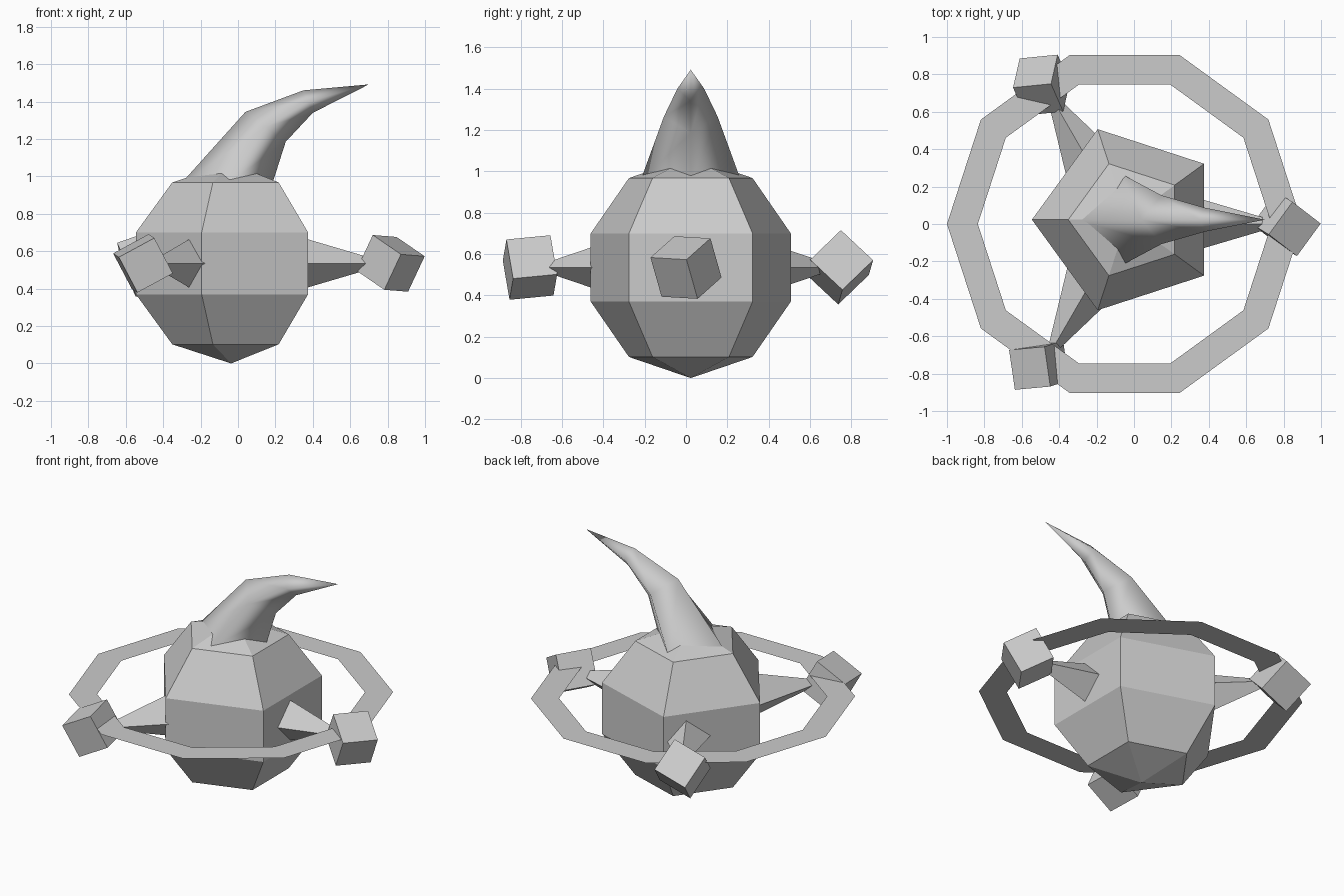
import bpy, bmesh
from math import cos, sin, pi, radians
from mathutils import Vector, Matrix

if "Cube" in bpy.data.objects:
    bpy.data.objects.remove(bpy.data.objects["Cube"])

MID = 0.535                      # height of body centre, spikes and cubes
HUB = Vector((-0.05, 0, MID))    # centre the spikes radiate from
RING = Vector((-0.05, 0, 0.595))  # centre of the flat ring


def make(name, bm, smooth=False):
    bmesh.ops.recalc_face_normals(bm, faces=bm.faces)
    for f in bm.faces:
        f.smooth = smooth
    me = bpy.data.meshes.new(name)
    bm.to_mesh(me)
    bm.free()
    ob = bpy.data.objects.new(name, me)
    bpy.context.collection.objects.link(ob)
    return ob


# Body: five-sided low-poly ball with one corner pointing to -x
bm = bmesh.new()
bmesh.ops.create_uvsphere(bm, u_segments=5, v_segments=5, radius=MID)
corner = max((v.co for v in bm.verts), key=lambda c: c.xy.length)
turn = pi - Vector((corner.x, corner.y, 0)).to_2d().angle_signed(Vector((1, 0)))
bmesh.ops.transform(bm, verts=bm.verts, matrix=Matrix.Translation((-0.037, 0.023, MID))
                    @ Matrix.Rotation(turn, 4, 'Z'))
make("body", bm)

# Bent hat: four-sided rings (left x,z / right x,z / half depth) closing to a tip
rings = [((-0.315, 0.95), (0.18, 0.95), 0.245),
         ((0.04, 1.345), (0.255, 1.185), 0.13),
         ((0.35, 1.46), (0.40, 1.34), 0.065)]
bm = bmesh.new()
loops = []
for (lx, lz), (rx, rz), h in rings:
    cx, cz = (lx + rx) / 2, (lz + rz) / 2
    pts = [(lx, 0.023, lz), (cx, 0.023 - h, cz), (rx, 0.023, rz), (cx, 0.023 + h, cz)]
    loops.append([bm.verts.new(p) for p in pts])
tip = bm.verts.new((0.70, 0.023, 1.492))
for i in range(4):
    j = (i + 1) % 4
    for a, b in zip(loops, loops[1:]):
        bm.faces.new((a[i], a[j], b[j], b[i]))
    bm.faces.new((loops[-1][i], loops[-1][j], tip))
make("bent_hat", bm, smooth=True)

# Flat ten-sided ring
bm = bmesh.new()
outer, inner = [[bm.verts.new(RING + Vector((r * cos(k * pi / 5), r * sin(k * pi / 5), 0)))
                 for k in range(10)] for r in (0.95, 0.785)]
for k in range(10):
    j = (k + 1) % 10
    bm.faces.new((outer[k], outer[j], inner[j], inner[k]))
ring = make("flat_ring", bm)
for f in ring.data.polygons:
    if f.normal.z < 0:
        f.flip()

# Four-sided spikes reaching from the body to the cubes
for n in range(3):
    bm = bmesh.new()
    spin = Matrix.Translation(HUB) @ Matrix.Rotation(radians(120 * n), 4, 'Z')
    base = [bm.verts.new(spin @ Vector((0.3, 0.165 * cos(k * pi / 2), 0.165 * sin(k * pi / 2))))
            for k in range(4)]
    point = bm.verts.new(spin @ Vector((0.86, 0, 0)))
    bm.faces.new(base)
    for k in range(4):
        bm.faces.new((base[k], base[(k + 1) % 4], point))
    make(f"spike_{n + 1}", bm)

# Tilted cubes on the ring: centre and two edge directions each
cubes = [((0.815, 0.0, 0.535), (-0.124, -0.17, 0.01), (-0.141, 0.12, 0.10)),
         ((-0.495, 0.743, 0.536), (0.20, 0.02, 0.07), (0.035, 0.155, -0.145)),
         ((-0.508, -0.755, 0.535), (-0.03, 0.208, 0.02), (0.185, 0.016, 0.10))]
for n, (centre, e1, e2) in enumerate(cubes):
    x = Vector(e1).normalized()
    z = x.cross(Vector(e2)).normalized()
    rot = Matrix((x, z.cross(x), z)).transposed().to_4x4()
    bm = bmesh.new()
    bmesh.ops.create_cube(bm, size=0.216, matrix=Matrix.Translation(centre) @ rot)
    make(f"cube_{n + 1}", bm)
